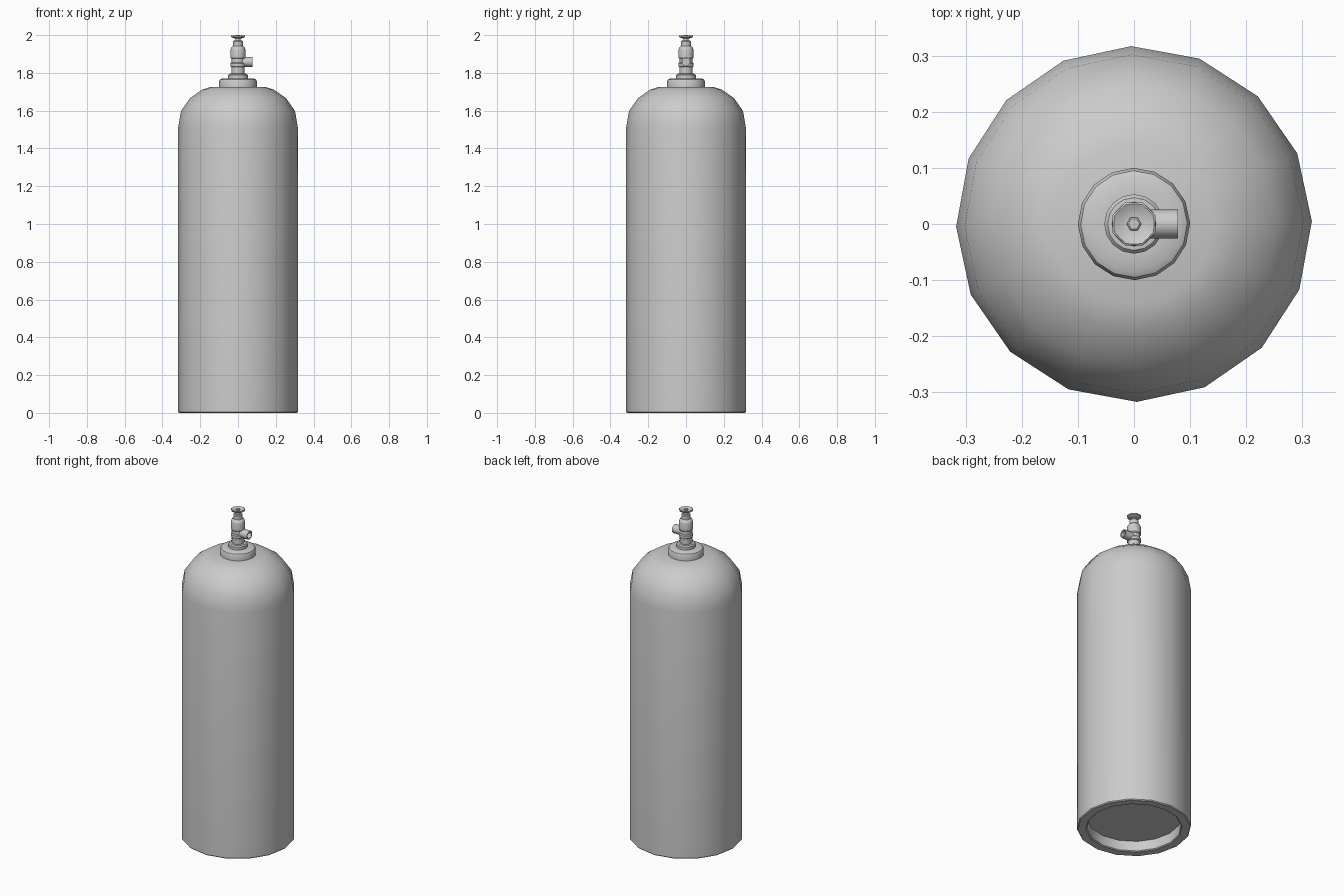
import bpy, bmesh, math
from mathutils import Matrix

if "Cube" in bpy.data.objects:
    bpy.data.objects.remove(bpy.data.objects["Cube"])


def lathe(name, profile, sides, matrix=Matrix(), angle=35, lobes=None):
    """Spin (radius, height) points round the axis; open ends get capped."""
    bm = bmesh.new()
    rings = []
    for r, z in profile:
        ring = []
        for i in range(sides):
            a = 2 * math.pi * i / sides
            k = lobes if lobes and i % 2 and r > 0.03 else 1
            ring.append(bm.verts.new((r * k * math.cos(a), r * k * math.sin(a), z)))
        rings.append(ring)
    for a, b in zip(rings, rings[1:]):
        for i in range(sides):
            j = (i + 1) % sides
            bm.faces.new((a[i], a[j], b[j], b[i]))
    bm.faces.new(rings[0][::-1])
    bm.faces.new(rings[-1])
    bmesh.ops.recalc_face_normals(bm, faces=bm.faces)
    bm.transform(matrix)
    mesh = bpy.data.meshes.new(name)
    bm.to_mesh(mesh)
    bm.free()
    obj = bpy.data.objects.new(name, mesh)
    bpy.context.collection.objects.link(obj)
    bpy.ops.object.select_all(action='DESELECT')
    obj.select_set(True)
    bpy.context.view_layer.objects.active = obj
    bpy.ops.object.shade_smooth_by_angle(angle=math.radians(angle))
    return obj


turn = Matrix.Rotation(math.radians(0.9), 4, 'Z')

# Tank with recessed base and rounded shoulder
lathe("tank_body", [(0.262, 0.065), (0.262, 0.005), (0.268, 0), (0.312, 0), (0.317, 0.005),
                    (0.317, 1.51), (0.302, 1.598), (0.254, 1.667),
                    (0.19, 1.711), (0.143, 1.726)], 16, turn)

# Collar and neck nut
lathe("neck_collar", [(0.1, 1.722), (0.1, 1.755), (0.095, 1.765), (0.083, 1.771),
                      (0.05, 1.771)], 16, turn)
lathe("neck_nut", [(0.053, 1.768), (0.053, 1.788), (0.047, 1.795), (0.037, 1.796)], 16)

# Valve body: stem, flange, barrel and shoulder
lathe("valve_body", [(0.035, 1.79), (0.035, 1.83), (0.04, 1.834), (0.04, 1.85),
                     (0.035, 1.855), (0.035, 1.875), (0.04, 1.88), (0.04, 1.922),
                     (0.036, 1.935), (0.026, 1.943)], 12)
lathe("valve_bonnet", [(0.026, 1.94), (0.026, 1.966), (0.022, 1.971), (0.014, 1.971),
                       (0.014, 1.99)], 12)

# Hollow side outlet pointing to +x
side = Matrix.Translation((0, 0, 1.858)) @ Matrix.Rotation(math.pi / 2, 4, 'Y')
lathe("side_outlet", [(0.026, 0.01), (0.026, 0.078), (0.019, 0.078), (0.019, 0.05)], 12, side)

# Scalloped, dished hand wheel with spindle tip
lathe("hand_wheel", [(0.014, 1.982), (0.028, 1.985), (0.04, 1.991), (0.041, 1.997),
                     (0.038, 1.999), (0.025, 1.993), (0.014, 1.991)], 16,
      Matrix.Rotation(math.pi / 8, 4, 'Z'), lobes=0.93)
lathe("spindle_tip", [(0.013, 1.985), (0.013, 1.998), (0.01, 2.0)], 6)
